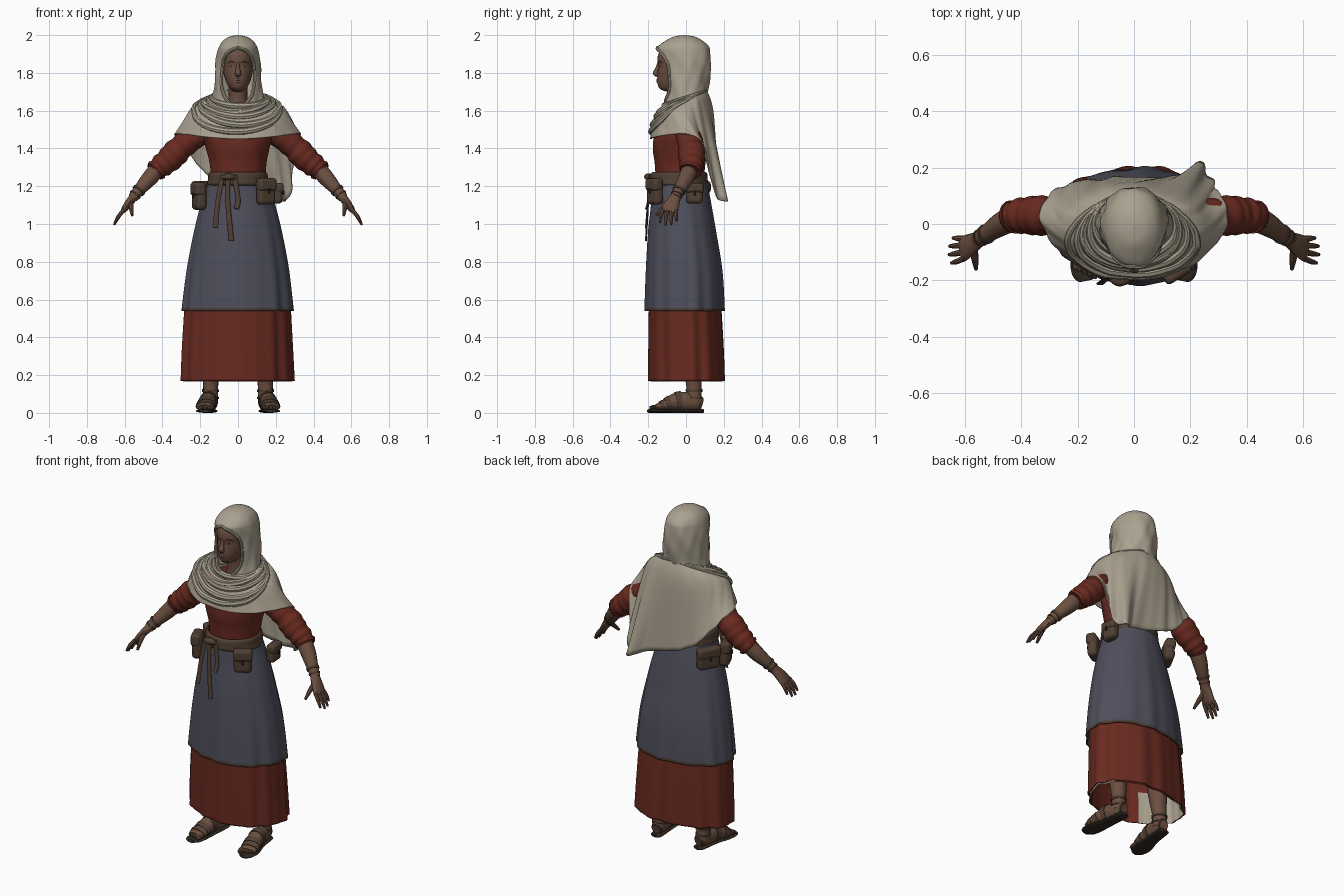
import bpy, bmesh, math
from math import sin, cos, pi, radians
from mathutils import Vector

if "Cube" in bpy.data.objects:
    bpy.data.objects.remove(bpy.data.objects["Cube"])


def material(name, rgb):
    m = bpy.data.materials.new(name)
    m.use_nodes = True
    m.diffuse_color = (*rgb, 1)
    m.node_tree.nodes["Principled BSDF"].inputs["Base Color"].default_value = (*rgb, 1)
    return m


LINEN = material("pale linen", (0.40, 0.355, 0.275))
RED = material("rust red wool", (0.14, 0.023, 0.014))
BLUE = material("slate blue wool", (0.076, 0.078, 0.106))
SKIN = material("brown skin", (0.145, 0.077, 0.05))
LEATHER = material("brown leather", (0.082, 0.05, 0.033))
DARK = material("dark sole leather", (0.03, 0.021, 0.014))
TRIM = material("hem brown", (0.07, 0.045, 0.03))


def finish(ob, thick=0):
    bpy.ops.object.select_all(action='DESELECT')
    ob.select_set(True)
    bpy.context.view_layer.objects.active = ob
    bpy.ops.object.shade_smooth_by_angle(angle=radians(42))
    if thick:
        mod = ob.modifiers.new("cloth", 'SOLIDIFY')
        mod.thickness, mod.offset = thick, -1
    return ob


def grid(name, rows, mats, wrap=True, caps=False, loop=False, thick=0, rule=None):
    """Skin a list of point rows into one mesh."""
    n, k = len(rows[0]), len(rows)
    verts = [p for row in rows for p in row]
    faces = [(r * n + c, r * n + (c + 1) % n, (r + 1) % k * n + (c + 1) % n, (r + 1) % k * n + c)
             for r in range(k if loop else k - 1) for c in range(n if wrap else n - 1)]
    if caps:
        faces += [tuple(range(n)), tuple(range((k - 1) * n, k * n))]
    me = bpy.data.meshes.new(name)
    me.from_pydata(verts, [], faces)
    bm = bmesh.new()
    bm.from_mesh(me)
    bmesh.ops.remove_doubles(bm, verts=bm.verts, dist=0.0005)
    bmesh.ops.recalc_face_normals(bm, faces=bm.faces)
    for f in bm.faces:
        f.material_index = rule(f.calc_center_median()) if rule else 0
    bm.to_mesh(me)
    bm.free()
    for m in mats if isinstance(mats, list) else [mats]:
        me.materials.append(m)
    ob = bpy.data.objects.new(name, me)
    bpy.context.collection.objects.link(ob)
    return finish(ob, thick)


def smooth(keys, steps, loop=False):
    """Spline through tuples of any length."""
    out, n = [], len(keys)
    pick = lambda i: keys[i % n] if loop else keys[max(0, min(n - 1, i))]
    for i in range(n if loop else n - 1):
        a, b, c, d = (pick(i + j) for j in (-1, 0, 1, 2))
        for s in range(steps):
            t = s / steps
            out.append(tuple(q + t / 2 * (r - p + t * (2 * p - 5 * q + 4 * r - w + t * (3 * (q - r) + w - p)))
                             for p, q, r, w in zip(a, b, c, d)))
    return out if loop else out + [tuple(keys[-1])]


def loft(name, keys, mats, steps=6, n=40, pleat=None, **kw):
    """Stacked ellipses, keys are (z, cx, cy, rx, ry)."""
    rows = []
    for z, cx, cy, rx, ry in smooth(keys, steps):
        row = []
        for i in range(n):
            a = 2 * pi * i / n
            g = 1 + (pleat(a, z) if pleat else 0)
            row.append((cx + rx * g * sin(a), cy - ry * g * cos(a), z))
        rows.append(row)
    return grid(name, rows, mats, **kw)


def sweep(name, pts, mat, ref=(0, 1, 0), n=12, loop=False):
    """Tube through dense points (x, y, z, width radius, height radius)."""
    rows, k = [], len(pts)
    P = [Vector(p[:3]) for p in pts]
    for i, p in enumerate(pts):
        t = P[(i + 1) % k] - P[i - 1] if loop else P[min(i + 1, k - 1)] - P[max(i - 1, 0)]
        t.normalize()
        side = t.cross(Vector(ref)).normalized()
        up = side.cross(t)
        rows.append([P[i] + side * p[3] * cos(2 * pi * j / n) + up * p[-1] * sin(2 * pi * j / n)
                     for j in range(n)])
    return grid(name, rows, mat, caps=not loop, loop=loop)


def tube(name, keys, mat, steps=5, **kw):
    return sweep(name, smooth(keys, steps), mat, **kw)


def band(name, dense, a, b, grow, mat, **kw):
    """Strap wrapped round a slice of a limb."""
    sweep(name, [p[:3] + tuple(r + grow for r in p[3:]) for p in dense[a:b]], mat, **kw)


# Dress, lining, overskirt and bodice; the cloth is fuller toward the back left
def pleats(amount, count):
    def wave(a, z):
        b = a - 0.75 * pi
        return (1.25 - z) * (amount * (sin(count * a) + 0.7 * sin((count + 6) * a + 1) + 0.4 * sin(5 * a))
                             + 0.03 * (cos(b) + cos(3 * b)))
    return wave


loft("red_underskirt", [(0.60, -0.005, -0.005, 0.278, 0.188), (0.35, -0.008, 0.001, 0.291, 0.196),
                        (0.17, -0.008, 0.004, 0.298, 0.199)], RED, 10, 120, pleats(0.018, 12), thick=0.006)
loft("skirt_lining", [(0.36, -0.008, 0.001, 0.277, 0.183), (0.165, -0.008, 0.004, 0.286, 0.187)], [RED, LINEN],
     5, 120, pleats(0.018, 12), rule=lambda c: int(c.x < -0.15 or c.x > 0.24))
loft("blue_overskirt", [(1.25, 0, -0.035, 0.148, 0.14), (1.18, 0, -0.03, 0.17, 0.15),
                        (1.10, 0, -0.025, 0.198, 0.16), (0.95, 0, -0.02, 0.235, 0.18),
                        (0.75, 0, -0.01, 0.272, 0.2), (0.54, -0.002, -0.008, 0.296, 0.208)],
     [BLUE, TRIM], 16, 120, pleats(0.022, 11), thick=0.006, rule=lambda c: int(c.z < 0.552))
loft("red_bodice", [(1.60, 0, 0, 0.12, 0.07), (1.55, 0, -0.01, 0.165, 0.11), (1.48, 0, -0.02, 0.185, 0.145),
                    (1.40, 0, -0.025, 0.168, 0.15), (1.32, 0, -0.03, 0.15, 0.134),
                    (1.20, 0, -0.035, 0.141, 0.125)], RED, 5, 48,
     lambda a, z: 0.012 * sin(9 * a + 20 * z), caps=True)

# Belt, knot, hanging ends and pouches
loft("belt", [(1.275, 0, -0.037, 0.147, 0.138), (1.266, 0, -0.038, 0.156, 0.15), (1.236, 0, -0.038, 0.159, 0.153),
              (1.212, 0, -0.038, 0.163, 0.153), (1.203, 0, -0.037, 0.155, 0.142)], LEATHER, 3, 48)
for i, (x0, x1, x2, low) in enumerate([(-0.05, -0.055, -0.035, 0.91), (-0.08, -0.105, -0.12, 0.98),
                                       (-0.02, 0.0, -0.01, 1.08)]):
    tube("belt_end_%d" % i, [(x0, -0.192, 1.26, 0.013, 0.005), (x1, -0.2, 1.13, 0.013, 0.005),
                             (x2, -0.212, low, 0.014, 0.005)], LEATHER)
tube("belt_knot", [(-0.085, -0.19, 1.245, 0.012, 0.012), (-0.05, -0.2, 1.25, 0.022, 0.018),
                   (-0.015, -0.19, 1.245, 0.012, 0.012)], LEATHER, ref=(0, 0, 1))


def block(name, centre, size, turn, mat, bevel):
    bpy.ops.mesh.primitive_cube_add(size=1, location=centre, rotation=(0, 0, turn))
    ob = bpy.context.object
    ob.name, ob.scale = name, size
    bpy.ops.object.transform_apply(location=False, rotation=False, scale=True)
    ob.data.materials.append(mat)
    mod = ob.modifiers.new("round", 'BEVEL')
    mod.width, mod.segments = bevel, 3
    finish(ob)


for name, x, y, z, turn, w, h in [("front_left", 0.147, -0.163, 1.175, 32, 0.1, 0.135),
                                  ("left", 0.205, 0.045, 1.165, 95, 0.09, 0.105),
                                  ("front_right", -0.206, -0.085, 1.15, -68, 0.1, 0.14),
                                  ("back_right", -0.19, 0.06, 1.165, -118, 0.13, 0.125)]:
    a = radians(turn)
    out = Vector((sin(a), -cos(a), 0))
    c = Vector((x, y, z))
    block(name + "_pouch", c - Vector((0, 0, 0.005)), (w, 0.055, h), a, LEATHER, 0.02)
    block(name + "_pouch_flap", c + out * 0.006 + Vector((0, 0, h * 0.25)), (w * 1.06, 0.056, h * 0.5), a, LEATHER, 0.016)
    block(name + "_pouch_toggle", c + out * 0.035, (0.012, 0.01, 0.026), a, DARK, 0.004)

# Head and face
loft("neck", [(1.76, 0, -0.02, 0.052, 0.055), (1.66, 0, -0.012, 0.05, 0.055), (1.56, 0, -0.005, 0.07, 0.065)], SKIN, 4, 24)
loft("head", [(1.70, 0, -0.055, 0.02, 0.045), (1.715, 0, -0.065, 0.042, 0.073), (1.75, 0, -0.056, 0.063, 0.096),
              (1.80, 0, -0.048, 0.077, 0.102), (1.835, 0, -0.045, 0.08, 0.102), (1.87, 0, -0.045, 0.081, 0.107),
              (1.91, 0, -0.04, 0.078, 0.1), (1.945, 0, -0.03, 0.05, 0.06)], SKIN, 4, 32, caps=True)
tube("nose", [(0, -0.14, 1.855, 0.008, 0.01), (0, -0.152, 1.82, 0.011, 0.012), (0, -0.161, 1.798, 0.017, 0.014),
              (0, -0.145, 1.785, 0.012, 0.008)], SKIN)
for z in (1.764, 1.754):
    tube("lip", [(-0.024, -0.138, z, 0.003), (0, -0.15, z, 0.007), (0.024, -0.138, z, 0.003)], SKIN, ref=(0, 0, 1))
for s, side in ((1, "left"), (-1, "right")):
    tube(side + "_brow", [(s * 0.014, -0.147, 1.853, 0.002), (s * 0.035, -0.14, 1.86, 0.003),
                          (s * 0.056, -0.118, 1.85, 0.002)], TRIM, ref=(0, 0, 1))
    tube(side + "_eye", [(s * 0.018, -0.14, 1.833, 0.002), (s * 0.034, -0.135, 1.834, 0.003),
                         (s * 0.05, -0.12, 1.832, 0.002)], TRIM, ref=(0, 0, 1))

# Hood with an open front, keys are (z, cy, rx, ry, opening angle)
hood, rim_l, rim_r = [], [], []
for z, cy, rx, ry, gap in smooth([(2.0, -0.01, 0.0003, 0.0003, 0), (1.992, -0.01, 0.045, 0.055, 0),
                                  (1.97, -0.01, 0.08, 0.098, 0), (1.94, -0.014, 0.1, 0.134, 0),
                                  (1.91, -0.011, 0.109, 0.139, 28), (1.86, -0.002, 0.117, 0.134, 43),
                                  (1.79, 0.002, 0.122, 0.127, 46), (1.71, 0, 0.129, 0.115, 40),
                                  (1.65, -0.003, 0.14, 0.112, 22), (1.60, -0.005, 0.15, 0.112, 0)], 5):
    g = radians(max(gap, 0))
    row = []
    for i in range(49):
        a = g + (2 * pi - 2 * g) * i / 48
        w = 1 + (0.025 * sin(6 * a + 26 * z) + 0.015 * sin(11 * a - 30 * z)) * min(1, (2 - z) * 6)
        row.append((rx * w * sin(a), cy - ry * w * cos(a), z))
    hood.append(row)
    if gap > 3:
        rim_l.append((*row[0], 0.009))
        rim_r.append((*row[-1], 0.009))
grid("hood", hood, LINEN, wrap=False, thick=0.006)
sweep("hood_rim", rim_l[::-1] + rim_r, LINEN, n=8)

# Shawl: hem runs from the front round the left side, with a long fluted corner at the back left
hem = smooth([(0, -0.19, 1.45), (0.16, -0.17, 1.46), (0.285, -0.08, 1.475), (0.335, 0.02, 1.475),
              (0.31, 0.1, 1.41), (0.275, 0.155, 1.16), (0.235, 0.222, 1.12), (0.15, 0.17, 1.15),
              (0, 0.168, 1.19), (-0.13, 0.16, 1.24), (-0.23, 0.145, 1.33), (-0.305, 0.1, 1.43),
              (-0.335, 0.02, 1.475), (-0.28, -0.08, 1.475), (-0.16, -0.17, 1.46)], 8, loop=True)
strips = []
for i, edge in enumerate(hem):
    a = 2 * pi * i / len(hem)
    f = cos(a)
    neck = (0.14 * sin(a), -0.11 * f, 1.67 - 0.04 * f)
    shoulder = (0.25 * sin(a), -0.01 - 0.157 * f, 1.612 - (0.062 if f > 0 else 0.035) * f * f)
    strip = []
    for j, p in enumerate(smooth([neck, shoulder, edge], 9)):
        w = 1 + 0.02 * (j / 18) * (sin(13 * a) + 0.7 * sin(21 * a + 2)) * (0.4 if f > -0.3 else 1)
        strip.append((p[0] * w, p[1] * w, p[2]))
    strips.append(strip)
grid("shawl", strips, LINEN, wrap=False, loop=True, thick=0.006)

# Cowl folds lie on the shawl and sag toward the front
for k in range(6):
    pts = []
    for i in range(0, len(strips), 2):
        a = 2 * pi * i / len(strips)
        f = (1 + cos(a)) / 2
        drop = max(0, (1 + 2.4 * k) * f ** 1.1 + 1.2 * f * sin(a + k * 1.7))
        j = int(drop)
        p = Vector(strips[i][j]).lerp(Vector(strips[i][j + 1]), drop - j)
        pts.append((*p, 0.005 + 0.012 * f, 0.005 + 0.013 * f))
    sweep("cowl_fold_%d" % k, pts, LINEN, ref=(0, 0, 1), n=8, loop=True)

# Arms, hands, legs and sandals
for s, side in ((1, "left"), (-1, "right")):
    flip = lambda keys: [(s * p[0],) + tuple(p[1:]) for p in keys]
    sleeve = smooth(flip([(0.16, 0, 1.49, 0.06), (0.235, 0.015, 1.46, 0.066), (0.305, 0.028, 1.402, 0.068),
                          (0.362, 0.03, 1.344, 0.069), (0.415, 0.028, 1.3, 0.058), (0.443, 0.02, 1.274, 0.05)]), 8)
    sleeve = [p[:3] + (p[3] * (1 + (0.04 * sin(i * 1.1) + 0.03 * sin(i * 0.6 + 2)) * min(1, i / 20)),)
              for i, p in enumerate(sleeve)]
    sweep(side + "_sleeve", sleeve, RED, n=20)
    band(side + "_rolled_cuff", sleeve, 35, 39, 0.006, RED, n=20)
    arm = smooth(flip([(0.41, 0.028, 1.31, 0.045), (0.47, 0, 1.24, 0.042), (0.53, -0.04, 1.172, 0.03),
                       (0.555, -0.055, 1.14, 0.027)]), 6)
    sweep(side + "_forearm", arm, SKIN, n=16)
    band(side + "_bracelet", arm, 11, 13, 0.005, LEATHER, n=16)
    band(side + "_wrist_wrap", arm, 14, 16, 0.004, LEATHER, n=16)
    tube(side + "_palm", flip([(0.545, -0.05, 1.152, 0.024, 0.026), (0.575, -0.07, 1.115, 0.021, 0.038),
                               (0.6, -0.085, 1.08, 0.017, 0.045), (0.612, -0.09, 1.063, 0.01, 0.04)]), SKIN)
    for i, (off, reach) in enumerate([(-0.034, 0.85), (-0.011, 1), (0.012, 0.97), (0.034, 0.75)]):
        tube(side + "_finger_%d" % i, flip([(0.6, -0.087 + off, 1.08, 0.011),
                                            (0.6 + 0.034 * reach, -0.092 + off * 1.2, 1.08 - 0.042 * reach, 0.01),
                                            (0.6 + 0.056 * reach, -0.094 + off * 1.3, 1.08 - 0.085 * reach, 0.006)]),
             SKIN, n=8)
    tube(side + "_thumb", flip([(0.568, -0.075, 1.122, 0.014), (0.565, -0.12, 1.085, 0.013),
                                (0.56, -0.16, 1.045, 0.007)]), SKIN, n=8, ref=(1, 0, 0))
    leg = smooth(flip([(0.13, 0.02, 0.6, 0.07), (0.14, 0.03, 0.3, 0.055), (0.145, 0.042, 0.14, 0.04),
                       (0.145, 0.042, 0.05, 0.04)]), 8)
    sweep(side + "_leg", leg, SKIN, n=16)
    for a in (17, 20):
        band(side + "_ankle_strap", leg, a, a + 2, 0.005, LEATHER, n=16)
    foot = smooth(flip([(0.14, 0.085, 0.045, 0.024, 0.028), (0.145, 0.045, 0.055, 0.038, 0.045),
                        (0.157, -0.04, 0.06, 0.044, 0.05), (0.17, -0.12, 0.038, 0.05, 0.028),
                        (0.175, -0.16, 0.028, 0.043, 0.016)]), 6)
    sweep(side + "_foot", foot, SKIN, ref=(0, 0, 1), n=16)
    for a in (1, 11, 15, 18):
        band(side + "_sandal_strap", foot, a, a + 3, 0.004, LEATHER, ref=(0, 0, 1), n=16)
    for i in range(5):
        x = 0.138 + 0.018 * i
        tip = -0.194 + 0.008 * i
        tube(side + "_toe_%d" % i, flip([(x, -0.14, 0.032, 0.012), (x, tip + 0.02, 0.03, 0.012),
                                         (x, tip, 0.027, 0.006)]), SKIN, ref=(0, 0, 1), n=8)
    tube(side + "_sole", flip([(0.14, 0.095, 0.01, 0.018, 0.009), (0.142, 0.075, 0.01, 0.036, 0.01),
                               (0.154, -0.04, 0.01, 0.042, 0.01), (0.17, -0.13, 0.01, 0.054, 0.01),
                               (0.173, -0.18, 0.01, 0.046, 0.01), (0.17, -0.202, 0.01, 0.022, 0.009)]),
         DARK, ref=(0, 0, 1))
